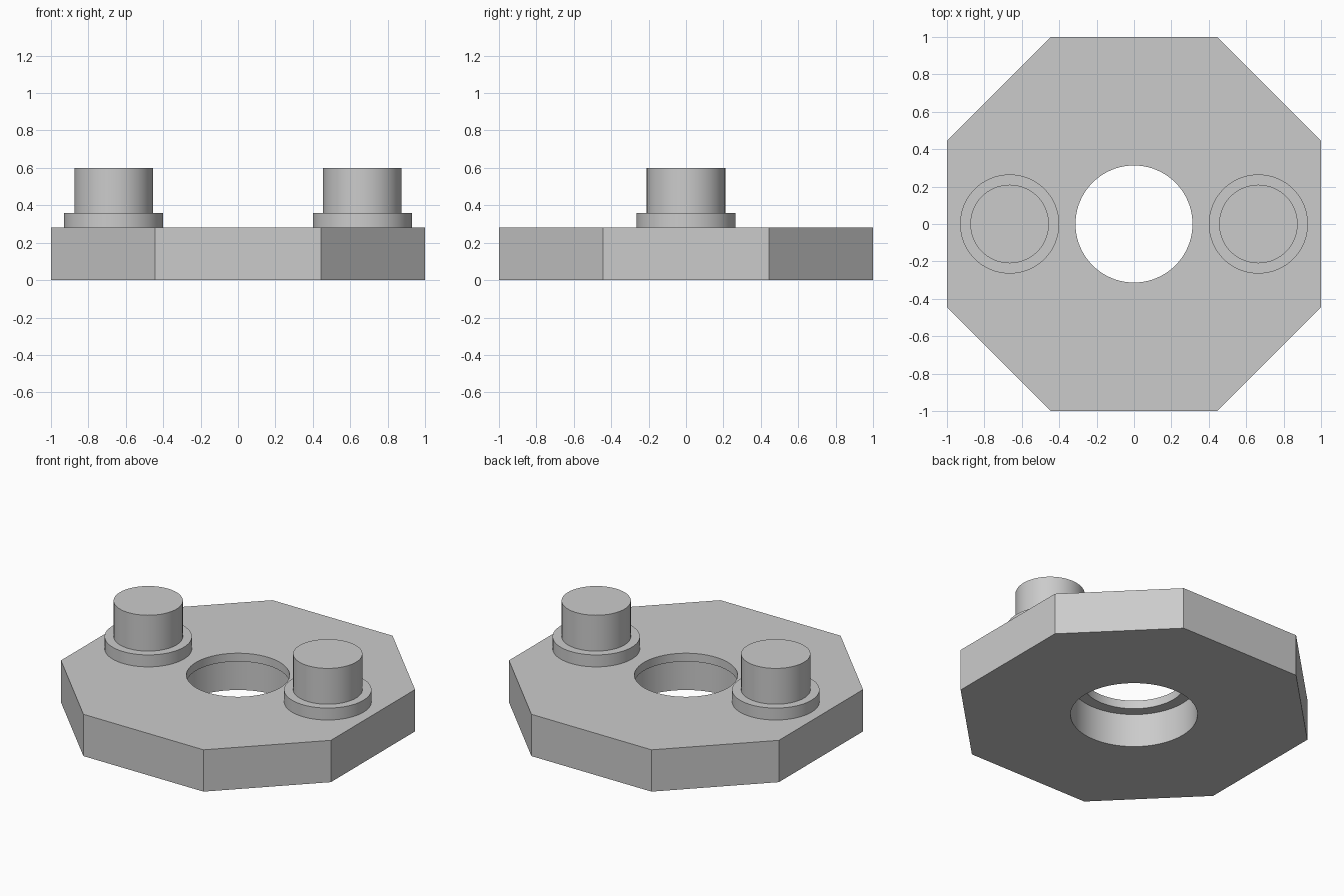
import bpy, bmesh
from math import cos, sin, pi, radians

SEGMENTS = 96
cube = bpy.data.objects.get("Cube")
if cube:
    bpy.data.objects.remove(cube, do_unlink=True)

# Single grey finish
grey = bpy.data.materials.new("plain grey")
grey.use_nodes = True
color = (0.6, 0.6, 0.6, 1)
grey.diffuse_color = color
grey.node_tree.nodes["Principled BSDF"].inputs["Base Color"].default_value = color


def link(name, bm):
    bmesh.ops.recalc_face_normals(bm, faces=bm.faces)
    mesh = bpy.data.meshes.new(name)
    bm.to_mesh(mesh)
    bm.free()
    mesh.materials.append(grey)
    obj = bpy.data.objects.new(name, mesh)
    bpy.context.collection.objects.link(obj)
    return obj


def turned(name, profile, x=0):
    """Solid of revolution from (radius, height) pairs, capped at both ends."""
    bm = bmesh.new()
    angles = [2 * pi * i / SEGMENTS for i in range(SEGMENTS)]
    rings = [[bm.verts.new((x + r * cos(a), r * sin(a), z)) for a in angles]
             for r, z in profile]
    for low, high in zip(rings, rings[1:]):
        for i in range(SEGMENTS):
            j = (i + 1) % SEGMENTS
            bm.faces.new((low[i], low[j], high[j], high[i]))
    bm.faces.new(rings[0])
    bm.faces.new(rings[-1])
    return link(name, bm)


def smooth(obj):
    bpy.ops.object.select_all(action="DESELECT")
    obj.select_set(True)
    bpy.context.view_layer.objects.active = obj
    bpy.ops.object.shade_smooth_by_angle(angle=radians(30))


# Eight-sided base plate
THICK, CORNER = 0.28, 0.445
corners = [(1, -CORNER), (1, CORNER), (CORNER, 1), (-CORNER, 1)]
corners += [(-x, -y) for x, y in corners]
bm = bmesh.new()
floor = bm.faces.new([bm.verts.new((x, y, 0)) for x, y in corners])
top = bmesh.ops.extrude_face_region(bm, geom=[floor], use_keep_orig=True)
bmesh.ops.translate(bm, vec=(0, 0, THICK),
                    verts=[v for v in top["geom"] if isinstance(v, bmesh.types.BMVert)])
plate = link("base_plate", bm)

# Stepped centre bore, wider below a thin top lip
bore = turned("bore_cutter", [(0.385, -0.1), (0.385, 0.224), (0.313, 0.224), (0.313, 0.4)])
bore.hide_render = True
cut = plate.modifiers.new("centre_bore", "BOOLEAN")
cut.operation = "DIFFERENCE"
cut.solver = "EXACT"
cut.object = bore
bpy.context.view_layer.objects.active = plate
bpy.ops.object.modifier_apply(modifier=cut.name)
bpy.data.objects.remove(bore, do_unlink=True)
smooth(plate)

# Collared pegs on either side
for side, sign in (("left", 1), ("right", -1)):
    peg = turned(side + "_peg", [(0.265, THICK), (0.265, 0.36), (0.21, 0.36), (0.21, 0.6)],
                 sign * 0.665)
    smooth(peg)
